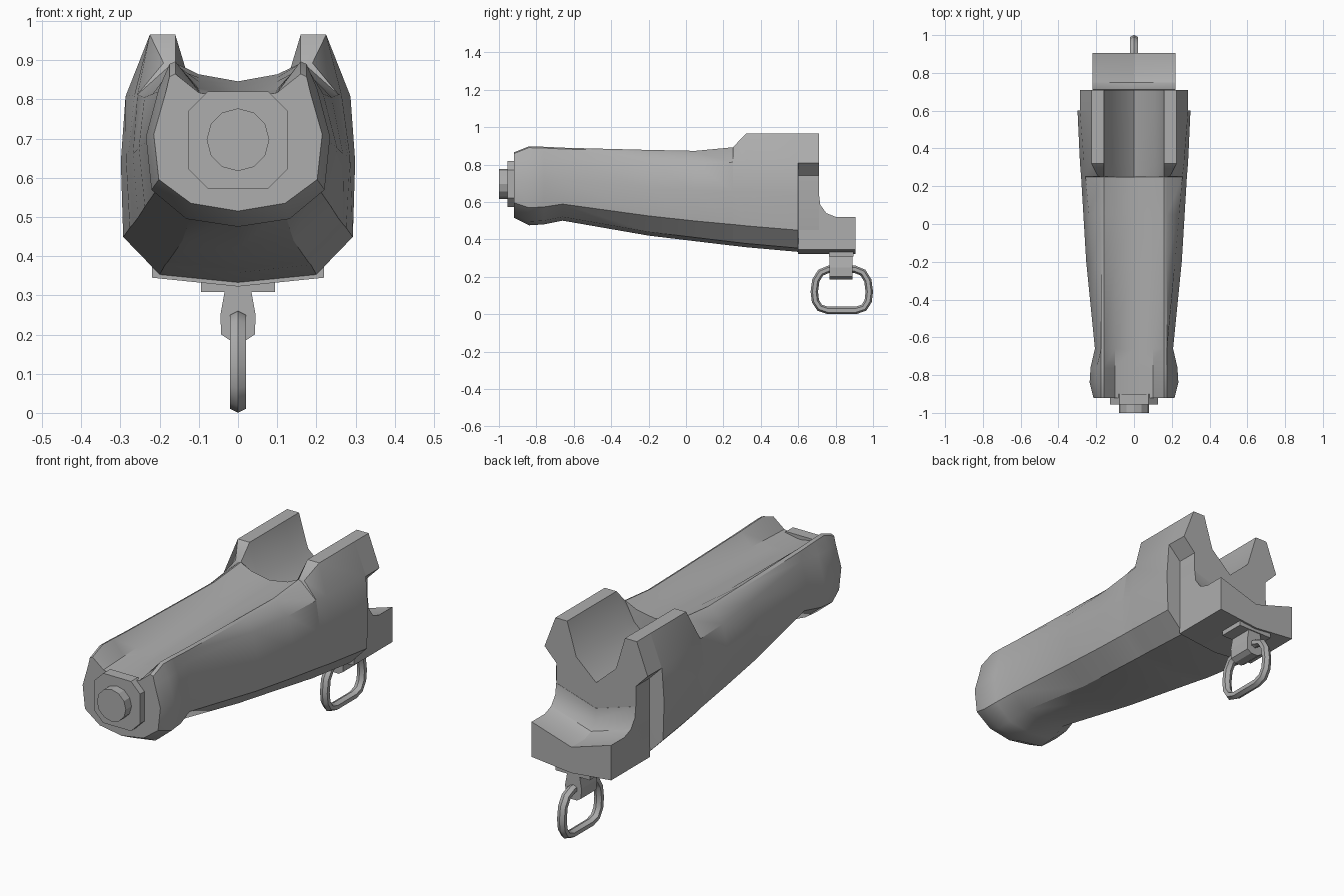
import bpy, bmesh, math

if "Cube" in bpy.data.objects:
    bpy.data.objects.remove(bpy.data.objects["Cube"])

grey = bpy.data.materials.new("mid_grey")
grey.diffuse_color = (0.42, 0.42, 0.42, 1)
grey.use_nodes = True
grey.node_tree.nodes["Principled BSDF"].inputs["Base Color"].default_value = grey.diffuse_color


def finish(name, bm, smooth=None):
    bmesh.ops.recalc_face_normals(bm, faces=bm.faces)
    me = bpy.data.meshes.new(name)
    bm.to_mesh(me)
    bm.free()
    me.materials.append(grey)
    ob = bpy.data.objects.new(name, me)
    bpy.context.collection.objects.link(ob)
    if smooth:
        bpy.ops.object.select_all(action='DESELECT')
        ob.select_set(True)
        bpy.context.view_layer.objects.active = ob
        bpy.ops.object.shade_smooth_by_angle(angle=math.radians(smooth))
    return ob


def loft(name, rings, smooth=None, closed=False):
    """Skin a list of equal-length point rings; cap the ends unless closed."""
    bm = bmesh.new()
    vs = [[bm.verts.new(p) for p in r] for r in rings]
    n = len(vs[0])
    pairs = list(zip(vs, vs[1:])) + ([(vs[-1], vs[0])] if closed else [])
    for a, b in pairs:
        for i in range(n):
            j = (i + 1) % n
            bm.faces.new((a[i], a[j], b[j], b[i]))
    if not closed:
        bm.faces.new(vs[0])
        bm.faces.new(vs[-1][::-1])
    return finish(name, bm, smooth)


def section(y, zr, w, zb):
    """Fore-end cross-section: ridge height, half width, underside height."""
    t = min(max((y + .2) / .8, 0), 1)
    top = min(zr, .885)
    h = top - zb
    if y > .251:     # open pocket, then the raised rails
        up = [(0, .70), (.11, .80), (.16, zr), (.225 if zr > .9 else .19, zr)]
    else:            # shallow channel between the ridges
        zc = .836 + .016 * y / .4
        up = [(0, zc), (.10, zc + .018), (.16, zr), (.175, zr - .007)]
    side = [((.86 + .10 * t) * w, zb + .86 * h), (w, zb + .56 * h),
            ((.94 + .04 * t) * w, zb + (.23 - .02 * t) * h)]
    if y > .601:     # narrower tenon behind the shell edge
        side[1:] = [(.22, .74), (.22, .45)]
    half = up + side + [(min((.56 + .14 * t) * w, .2), zb + .02), (0, zb)]
    return [(x, y, z) for x, z in half] + [(-x, y, z) for x, z in half[-2:0:-1]]


# Fore-end body: y, ridge height, half width, underside height
body = [
    (-.92, .865, .215, .515), (-.84, .897, .235, .475), (-.76, .895, .23, .48),
    (-.66, .89, .207, .50), (-.20, .878, .253, .42), (.05, .873, .268, .39),
    (.25, .892, .28, .366), (.252, .893, .28, .366), (.32, .965, .286, .358),
    (.60, .965, .299, .333), (.602, .965, .299, .333), (.71, .965, .297, .327),
]
loft("fore_end_body", [section(*s) for s in body], smooth=32)

# Rear step with a shallow cradle along the middle
step = [(.60, .64), (.711, .64), (.718, .585), (.75, .54), (.80, .52), (.905, .52), (.905, .345), (.60, .345)]
loft("rear_step", [[(x, y, z - (d if z > .4 else d * .33)) for y, z in step]
                   for x, d in ((-.22, 0), (0, .068), (.22, 0))], smooth=32)


def prism_y(name, outline, y0, y1):
    loft(name, [[(x, y, z) for x, z in outline] for y in (y0, y1)])


# Front plate (chamfered rectangle) and round stud
w, c, zb, zt = .127, .05, .572, .82
half = [(w - c, zt), (w, zt - c), (w, zb + c), (w - c, zb)]
prism_y("front_plate", half + [(-x, z) for x, z in half[::-1]], -.955, -.90)
prism_y("front_stud", [(.08 * math.cos(k * math.tau / 12), .697 + .08 * math.sin(k * math.tau / 12))
                       for k in range(12)], -1.0, -.94)

# Swivel base plate and stem
prism_y("swivel_plate", [(-.095, .308), (.095, .308), (.095, .35), (-.095, .35)], .765, .895)
stem = [(.035, .33), (.035, .305), (.045, .25), (.043, .20), (.02, .185)]
prism_y("swivel_stem", stem + [(-x, z) for x, z in stem[::-1]], .768, .89)

# Swivel ring: six-sided tube along a rounded D path
right = [(.075, .02), (.118, .034), (.141, .07), (.147, .12), (.139, .18), (.113, .222), (.07, .24)]
path = right + [(-a, z) for a, z in right[::-1]]
rings, n = [], len(path)
for i, (a, z) in enumerate(path):
    ta = path[(i + 1) % n][0] - path[i - 1][0]
    tz = path[(i + 1) % n][1] - path[i - 1][1]
    l = math.hypot(ta, tz)
    na, nz = tz / l, -ta / l
    ring = []
    for k in range(6):
        u = .020 * math.cos(k * math.tau / 6)
        v = .023 * math.sin(k * math.tau / 6)
        ring.append((v, .833 + a + na * u, z + nz * u))
    rings.append(ring)
loft("swivel_ring", rings, smooth=40, closed=True)
